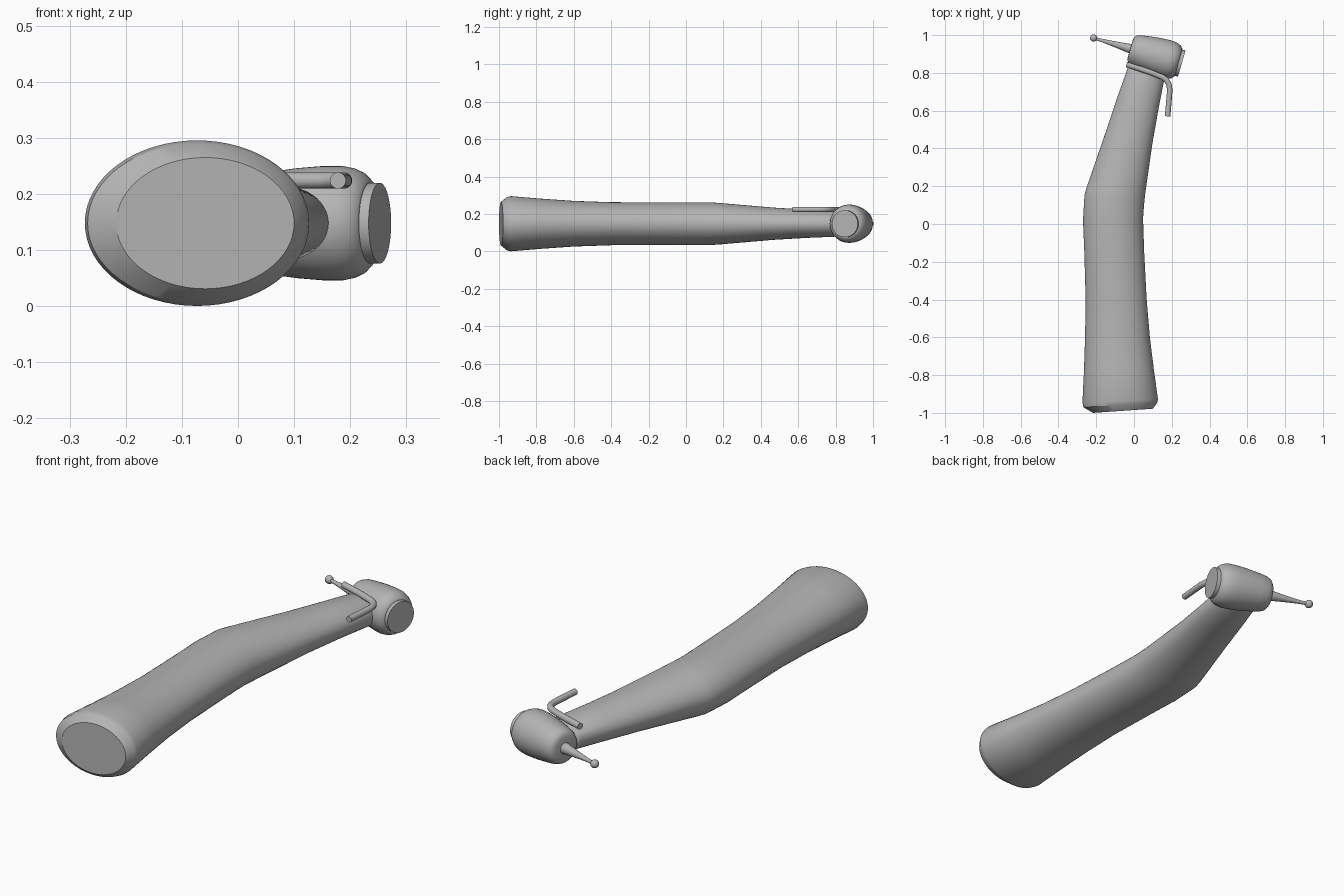
import bpy, bmesh, math
from mathutils import Vector

if "Cube" in bpy.data.objects:
    bpy.data.objects.remove(bpy.data.objects["Cube"])

ZC = 0.148                                     # height of the centre plane
CAP = Vector((0.249, 0.85, ZC))                # centre of the push cap
AXIS = Vector((0.96, -0.279, 0)).normalized()  # head axis, pointing to the cap

metal = bpy.data.materials.new("dark_grey")
metal.diffuse_color = (0.46, 0.46, 0.46, 1)
metal.use_nodes = True
metal.node_tree.nodes["Principled BSDF"].inputs["Base Color"].default_value = metal.diffuse_color


def loft(name, rings, angle=35):
    """Skin a list of equal-length point rings and close both ends."""
    bm = bmesh.new()
    loops = [[bm.verts.new(p) for p in ring] for ring in rings]
    n = len(loops[0])
    for a, b in zip(loops, loops[1:]):
        for i in range(n):
            j = (i + 1) % n
            bm.faces.new((a[i], a[j], b[j], b[i]))
    bm.faces.new(loops[0])
    bm.faces.new(loops[-1])
    bmesh.ops.recalc_face_normals(bm, faces=bm.faces)
    mesh = bpy.data.meshes.new(name)
    bm.to_mesh(mesh)
    bm.free()
    mesh.materials.append(metal)
    obj = bpy.data.objects.new(name, mesh)
    bpy.context.collection.objects.link(obj)
    bpy.ops.object.select_all(action='DESELECT')
    obj.select_set(True)
    bpy.context.view_layer.objects.active = obj
    bpy.ops.object.shade_smooth_by_angle(angle=math.radians(angle))
    return obj


def ellipse(center, u, v, n):
    return [center + u * math.cos(2 * math.pi * i / n) + v * math.sin(2 * math.pi * i / n)
            for i in range(n)]


def turned(name, profile, n=48, angle=35):
    """Round part on the head axis; profile = (distance along axis, radius)."""
    side, up = AXIS.cross(Vector((0, 0, 1))), Vector((0, 0, 1))
    return loft(name, [ellipse(CAP + AXIS * t, side * r, up * r, n) for t, r in profile], angle)


# Handle: left x,y / right x,y / half height of each oval section
sections = [
    (-0.217, -1.00, 0.100, -0.978, 0.117),
    (-0.268, -0.970, 0.124, -0.945, 0.142),
    (-0.273, -0.945, 0.127, -0.928, 0.1475),
    (-0.265, -0.78, 0.105, -0.77, 0.134),
    (-0.259, -0.60, 0.084, -0.60, 0.122),
    (-0.256, -0.40, 0.067, -0.40, 0.115),
    (-0.263, -0.15, 0.054, -0.15, 0.114),
    (-0.270, 0.02, 0.048, 0.03, 0.114),
    (-0.262, 0.155, 0.054, 0.11, 0.114),
    (-0.252, 0.19, 0.060, 0.165, 0.111),
    (-0.142, 0.51, 0.098, 0.43, 0.086),
    (-0.085, 0.68, 0.128, 0.60, 0.076),
    (-0.030, 0.835, 0.163, 0.78, 0.069),
    (0.000, 0.86, 0.160, 0.80, 0.062),
]
rings = []
for lx, ly, rx, ry, h in sections:
    a, b = Vector((lx, ly, ZC)), Vector((rx, ry, ZC))
    rings.append(ellipse((a + b) / 2, (b - a) / 2, Vector((0, 0, h)), 64))
loft("handle", rings, 28)

# Head, push cap and bur
turned("head", [(-0.28, 0.05), (-0.277, 0.064), (-0.268, 0.075), (-0.25, 0.083), (-0.21, 0.090),
                (-0.15, 0.098), (-0.10, 0.102), (-0.065, 0.102), (-0.045, 0.098),
                (-0.028, 0.090), (-0.016, 0.078), (-0.014, 0.073)], angle=50)
turned("push_cap", [(-0.03, 0.072), (0.004, 0.072)])
turned("bur_shank", [(-0.27, 0.026), (-0.30, 0.023), (-0.34, 0.018), (-0.37, 0.015),
                     (-0.42, 0.010), (-0.475, 0.007)], 24)
turned("bur_ball", [(-0.482 - 0.019 * math.cos(a), 0.019 * math.sin(a))
                    for a in [math.pi * (0.03 + 0.94 * i / 12) for i in range(13)]], 24, 60)

# Bent water tube lying on the neck
path = [(-0.04, 0.844), (0.03, 0.822), (0.09, 0.802), (0.15, 0.778), (0.170, 0.764),
        (0.184, 0.742), (0.189, 0.715), (0.188, 0.69), (0.178, 0.57)]
pts = [Vector((x, y, 0.224)) for x, y in path]
rings = []
for i, p in enumerate(pts):
    d = (pts[min(i + 1, len(pts) - 1)] - pts[max(i - 1, 0)]).normalized()
    up = Vector((0, 0, 1))
    rings.append(ellipse(p, d.cross(up) * 0.0145, up * 0.0145, 20))
loft("water_tube", rings, 40)
